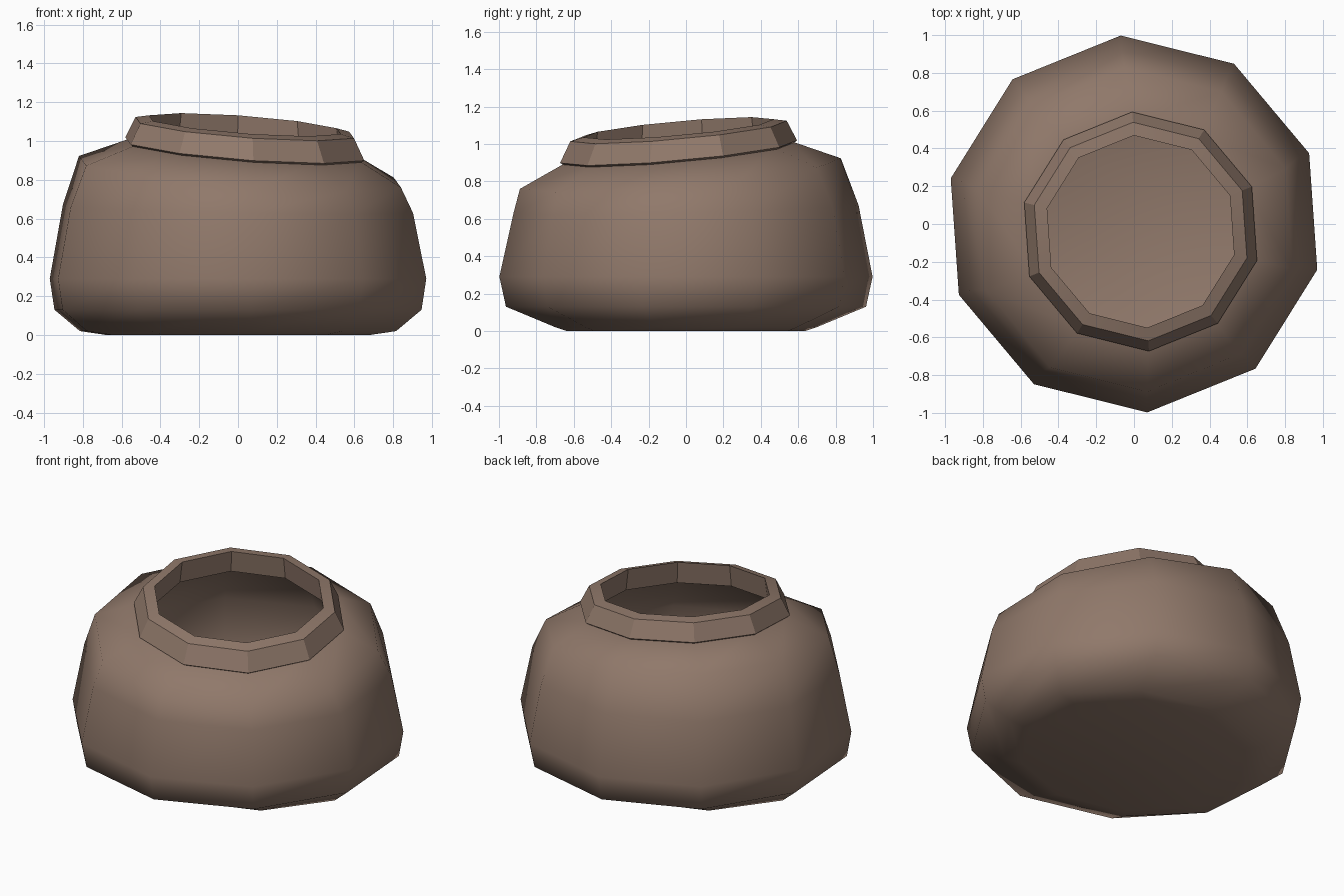
import bpy, bmesh, math

cube = bpy.data.objects.get("Cube")
if cube:
    bpy.data.objects.remove(cube, do_unlink=True)

SIDES = 10
TURN = math.radians(4)

clay = bpy.data.materials.new("brown clay")
clay.use_nodes = True
clay.diffuse_color = (0.28, 0.19, 0.145, 1)
clay.node_tree.nodes["Principled BSDF"].inputs["Base Color"].default_value = (0.28, 0.19, 0.145, 1)


def ring(bm, rx, ry, z, tilt=0.0, cx=0.0, cy=0.0):
    """Ten-sided ring; tilt raises it toward the back right."""
    verts = []
    for i in range(SIDES):
        a = TURN + math.tau * (i + 0.5) / SIDES
        x, y = cx + rx * math.cos(a), cy + ry * math.sin(a)
        verts.append(bm.verts.new((x, y, z + tilt * (0.09 * y - 0.075 * x))))
    return verts


def lathe(name, rows, angle, closed=False):
    """Skin a stack of rings, capping the ends unless it is a closed loop."""
    bm = bmesh.new()
    rings = [ring(bm, *row) for row in rows]
    pairs = list(zip(rings, rings[1:]))
    if closed:
        pairs.append((rings[-1], rings[0]))
    else:
        bm.faces.new(rings[0])
        bm.faces.new(rings[-1])
    for low, high in pairs:
        for i in range(SIDES):
            j = (i + 1) % SIDES
            bm.faces.new((low[i], low[j], high[j], high[i]))
    bmesh.ops.recalc_face_normals(bm, faces=bm.faces)
    mesh = bpy.data.meshes.new(name)
    bm.to_mesh(mesh)
    bm.free()
    mesh.materials.append(clay)
    obj = bpy.data.objects.new(name, mesh)
    bpy.context.collection.objects.link(obj)
    bpy.ops.object.select_all(action="DESELECT")
    obj.select_set(True)
    bpy.context.view_layer.objects.active = obj
    bpy.ops.object.shade_smooth_by_angle(angle=math.radians(angle))
    return obj


# Hollow pot: base, belly, slanted shoulder and neck, then back down inside
lathe("pot_body", [
    (0.70, 0.64, 0.0),
    (0.84, 0.70, 0.02),
    (0.975, 0.965, 0.13),
    (1.0, 1.0, 0.29),
    (0.93, 0.925, 0.65, 0.25),
    (0.855, 0.86, 0.845, 1, 0.01, -0.03),
    (0.60, 0.60, 0.965, 1, 0.035, -0.04),
    (0.53, 0.53, 0.96, 1, 0.035, -0.04),
    (0.80, 0.80, 0.79, 1, 0.01, -0.03),
    (0.88, 0.88, 0.62, 0.25),
    (0.94, 0.94, 0.29),
    (0.90, 0.88, 0.15),
    (0.74, 0.64, 0.05),
], 80)

# Faceted collar around the slanted mouth
lathe("rim", [
    (r, r, z, 1, 0.035, -0.04) for r, z in
    ((0.60, 0.94), (0.635, 0.965), (0.58, 1.075), (0.51, 1.09), (0.53, 0.95))
], 25, closed=True)
